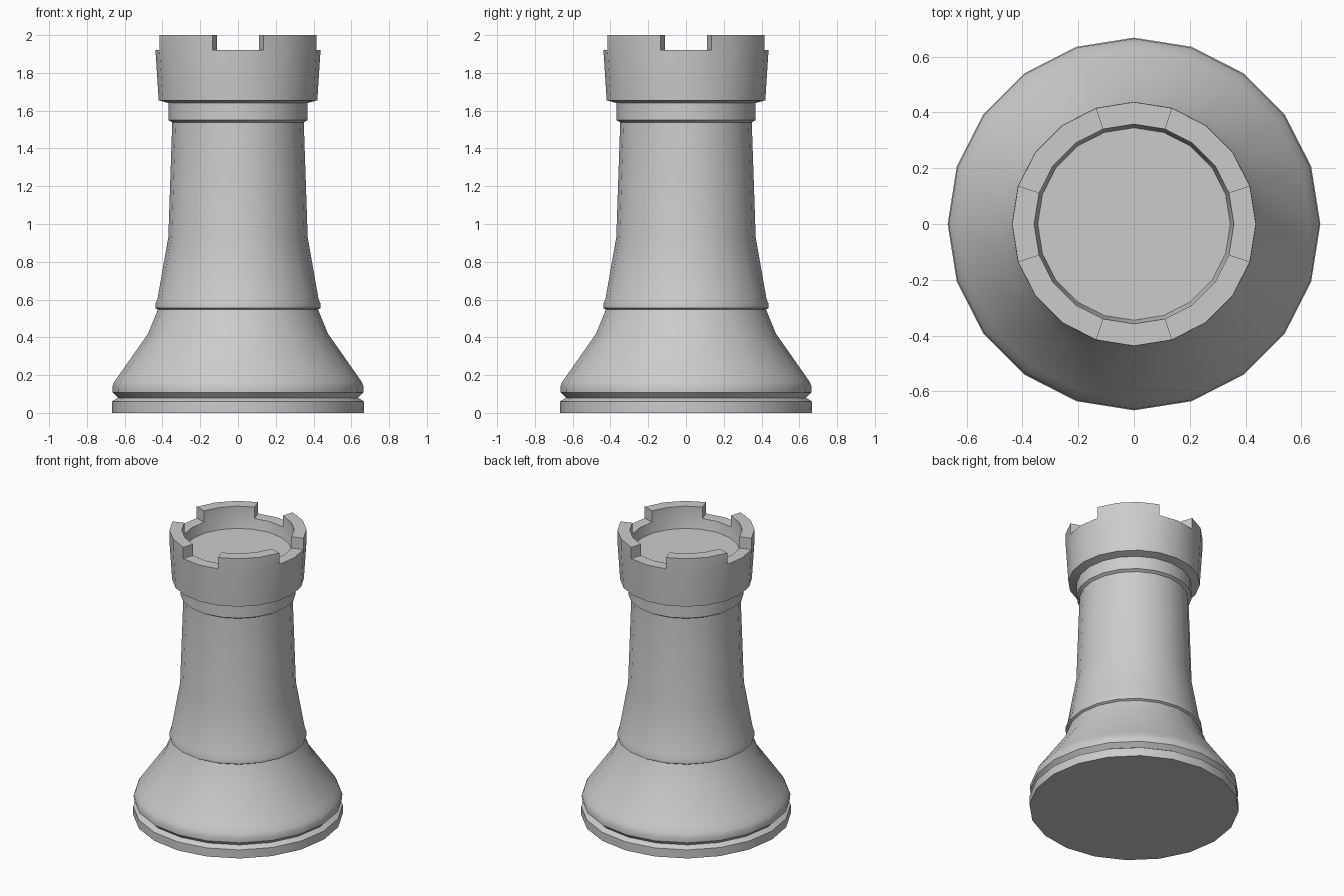
import bpy, bmesh
from math import sin, cos, pi, radians

SIDES = 20
cube = bpy.data.objects.get("Cube")
if cube:
    bpy.data.objects.remove(cube, do_unlink=True)

grey = bpy.data.materials.new("stone grey")
grey.use_nodes = True
colour = (0.6, 0.6, 0.6, 1)
grey.diffuse_color = colour
grey.node_tree.nodes["Principled BSDF"].inputs["Base Color"].default_value = colour


def lathe(name, profile, cap_bottom=False, cap_top=False, finish=None):
    """Revolve (radius, z) points around the z axis."""
    bm = bmesh.new()
    angles = [2 * pi * i / SIDES for i in range(SIDES)]
    rings = [[bm.verts.new((r * cos(a), r * sin(a), z)) for a in angles] for r, z in profile]
    bands = []
    for low, high in zip(rings, rings[1:]):
        bands.append([])
        for i in range(SIDES):
            j = (i + 1) % SIDES
            bands[-1].append(bm.faces.new((low[i], low[j], high[j], high[i])))
    if cap_bottom:
        bm.faces.new(rings[0][::-1])
    if cap_top:
        bm.faces.new(rings[-1])
    if finish:
        finish(bm, bands)
    mesh = bpy.data.meshes.new(name)
    bm.to_mesh(mesh)
    bm.free()
    mesh.materials.append(grey)
    ob = bpy.data.objects.new(name, mesh)
    bpy.context.collection.objects.link(ob)
    bpy.ops.object.select_all(action="DESELECT")
    ob.select_set(True)
    bpy.context.view_layer.objects.active = ob
    bpy.ops.object.shade_smooth_by_angle(angle=radians(30))


def raise_battlements(bm, bands):
    """Lift the rim faces, leaving a two-face gap centred on each axis."""
    rim = bands[1]
    raised = [f for i, f in enumerate(rim) if i % 5 in (1, 2, 3)]
    result = bmesh.ops.extrude_face_region(bm, geom=raised)["geom"]
    verts = [g for g in result if isinstance(g, bmesh.types.BMVert)]
    bmesh.ops.translate(bm, verts=verts, vec=(0, 0, 0.08))
    bmesh.ops.delete(bm, geom=[f for f in raised if f.is_valid], context="FACES_ONLY")
    bmesh.ops.recalc_face_normals(bm, faces=bm.faces)
    # an open shell can be turned inside out, so check the rim
    if rim[0].normal.z < 0:
        bmesh.ops.reverse_faces(bm, faces=bm.faces)


# foot disc with the groove above it
lathe("foot", [(0.668, 0), (0.668, 0.06), (0.635, 0.08), (0.664, 0.108)], cap_bottom=True)
# flared base
lathe("base", [(0.664, 0.108), (0.665, 0.14), (0.655, 0.165), (0.63, 0.2),
               (0.476, 0.42), (0.424, 0.547)])
# tapering shaft with the thin ring at its bottom
lathe("shaft", [(0.424, 0.547), (0.438, 0.555), (0.438, 0.575), (0.426, 0.605),
                (0.369, 0.93), (0.348, 1.545)])
# collar under the crown
lathe("collar", [(0.348, 1.538), (0.368, 1.55), (0.367, 1.64)])
lathe("crown_underside", [(0.367, 1.64), (0.42, 1.655)])
# crown with battlements and sunken floor
lathe("crown", [(0.42, 1.655), (0.437, 1.92), (0.358, 1.92), (0.345, 1.85)],
      cap_top=True, finish=raise_battlements)
